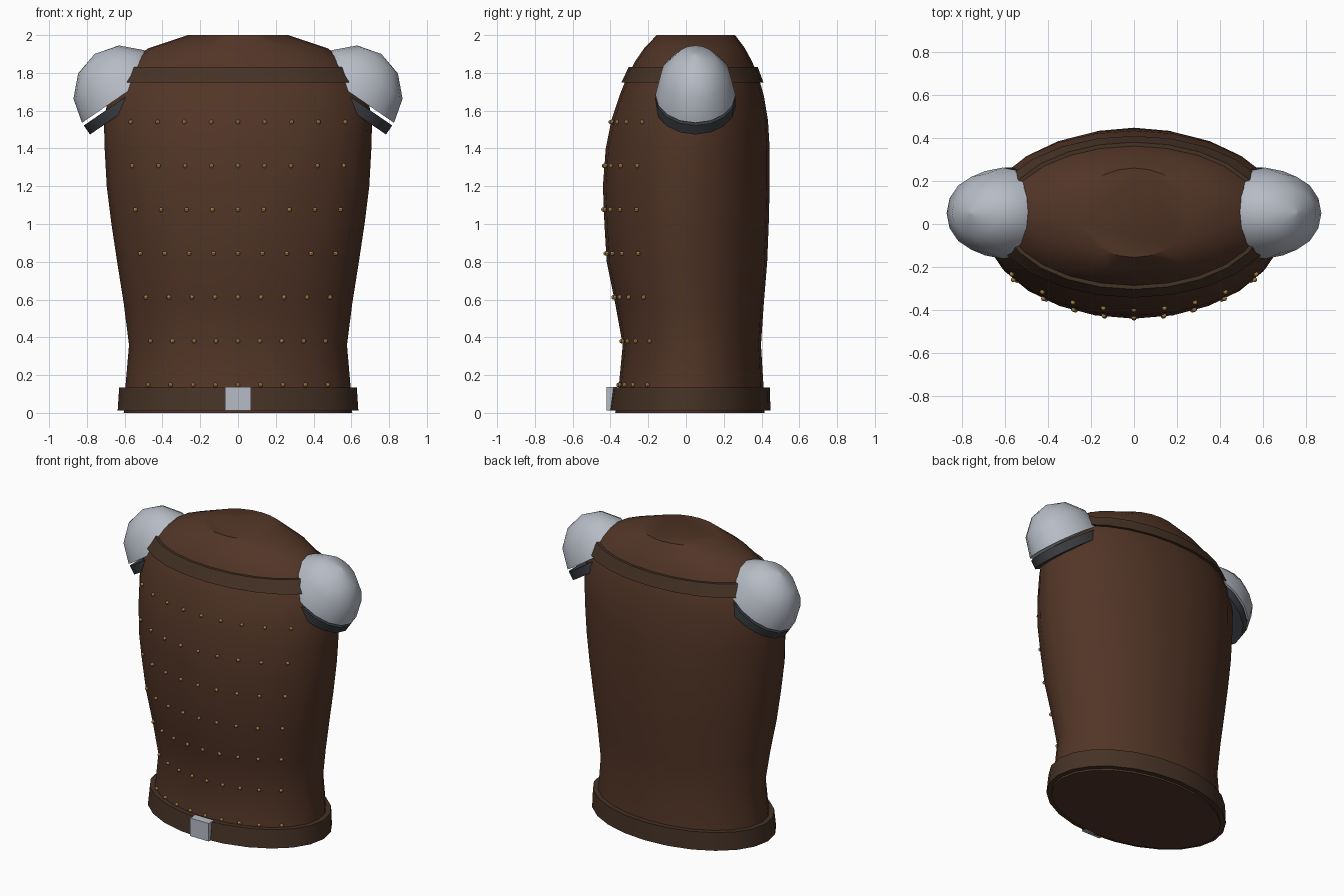
import bpy, bmesh, math
from mathutils import Matrix, Vector

if "Cube" in bpy.data.objects:
    bpy.data.objects.remove(bpy.data.objects["Cube"])


def material(name, rgb):
    m = bpy.data.materials.new(name)
    m.diffuse_color = (*rgb, 1)
    m.use_nodes = True
    m.node_tree.nodes["Principled BSDF"].inputs["Base Color"].default_value = m.diffuse_color
    return m


leather = material("leather", (0.085, 0.036, 0.02))
trim = material("trim", (0.06, 0.032, 0.019))
steel = material("steel", (0.47, 0.5, 0.56))
dark = material("dark_steel", (0.045, 0.048, 0.055))
brass = material("brass", (0.35, 0.2, 0.06))


def finish(bm, name, mat, matrix=Matrix(), angle=35):
    bmesh.ops.remove_doubles(bm, verts=bm.verts, dist=1e-5)
    bmesh.ops.recalc_face_normals(bm, faces=bm.faces)
    me = bpy.data.meshes.new(name)
    bm.to_mesh(me)
    bm.free()
    me.materials.append(mat)
    ob = bpy.data.objects.new(name, me)
    bpy.context.collection.objects.link(ob)
    ob.matrix_world = matrix
    bpy.ops.object.select_all(action='DESELECT')
    ob.select_set(True)
    bpy.context.view_layer.objects.active = ob
    bpy.ops.object.shade_smooth_by_angle(angle=math.radians(angle))
    return ob


def loft(name, rings, mat, segs=24, loop=False, **kw):
    """Skin elliptical rings given as (z, half width, front y, back y)."""
    bm = bmesh.new()
    rows = []
    for z, a, f, b in rings:
        rows.append([bm.verts.new((a * math.sin(t), (f + b) / 2 + (b - f) / 2 * math.cos(t), z))
                     for t in (2 * math.pi * i / segs for i in range(segs))])
    pairs = list(zip(rows, rows[1:]))
    if loop:
        pairs.append((rows[-1], rows[0]))
    else:
        bm.faces.new(rows[0])
        bm.faces.new(rows[-1])
    for r, s in pairs:
        for i in range(segs):
            j = (i + 1) % segs
            bm.faces.new((r[i], r[j], s[j], s[i]))
    return finish(bm, name, mat, **kw)


# Torso profile: z, half width, front y, back y
BODY = [(0, 0.605, -0.375, 0.415), (0.15, 0.595, -0.355, 0.41), (0.36, 0.577, -0.335, 0.397),
        (0.58, 0.605, -0.375, 0.412), (0.8, 0.64, -0.42, 0.43), (1.0, 0.67, -0.432, 0.438),
        (1.2, 0.695, -0.44, 0.443), (1.4, 0.706, -0.425, 0.443), (1.55, 0.71, -0.395, 0.434),
        (1.68, 0.685, -0.352, 0.412), (1.78, 0.64, -0.312, 0.383), (1.86, 0.57, -0.27, 0.35),
        (1.93, 0.475, -0.222, 0.312), (2.0, 0.265, -0.155, 0.26)]


def body_at(z):
    for p, q in zip(BODY, BODY[1:]):
        if p[0] <= z <= q[0]:
            return [u + (v - u) * (z - p[0]) / (q[0] - p[0]) for u, v in zip(p, q)]


def band(name, z0, z1, gap):
    """Trim ring that follows the torso surface."""
    rings = []
    for z, g in ((z0, -0.01), (z0, gap), (z1, gap), (z1, -0.01)):
        _, a, f, b = body_at(z)
        rings.append((z, a + g, f - g, b + g))
    loft(name, rings, trim, loop=True)


loft("torso", BODY, leather)
band("waist_belt", 0.012, 0.135, 0.033)
band("chest_band", 1.75, 1.83, 0.018)

# Belt buckle
bm = bmesh.new()
bmesh.ops.create_cube(bm, size=1, matrix=Matrix.Translation((0, -0.393, 0.074))
                      @ Matrix.Diagonal((0.14, 0.054, 0.124, 1)))
finish(bm, "buckle", steel)

# Front studs, seven rows of nine
bm = bmesh.new()
for row in range(7):
    z = 0.148 + 0.232 * row
    _, a, f, b = body_at(z)
    for col in range(-4, 5):
        t = 0.2 * col
        y = (f + b) / 2 - (b - f) / 2 * math.sqrt(1 - t * t)
        bmesh.ops.create_uvsphere(bm, u_segments=8, v_segments=6, radius=0.012,
                                  matrix=Matrix.Translation((a * t, y - 0.002, z)))
finish(bm, "front_studs", brass)

# Shoulder domes with a separate rim below, tilted outward
R, W, TILT = 0.262, 0.212, math.radians(34.5)
for side, s in (("right", 1), ("left", -1)):
    mat = Matrix.Translation((s * 0.61, 0.05, 1.684)) @ Matrix.Rotation(s * TILT, 4, 'Y')
    dome = [(R * math.sin(t), R * math.cos(t), -W * math.cos(t), W * math.cos(t))
            for t in (math.radians(d) for d in (0, 30, 60, 89.5))]
    loft("shoulder_dome_" + side, dome, steel, segs=16, matrix=mat, angle=50)
    loft("shoulder_rim_" + side, [(-0.075, R, -W, W), (-0.017, R, -W, W)], dark, segs=16, matrix=mat)
